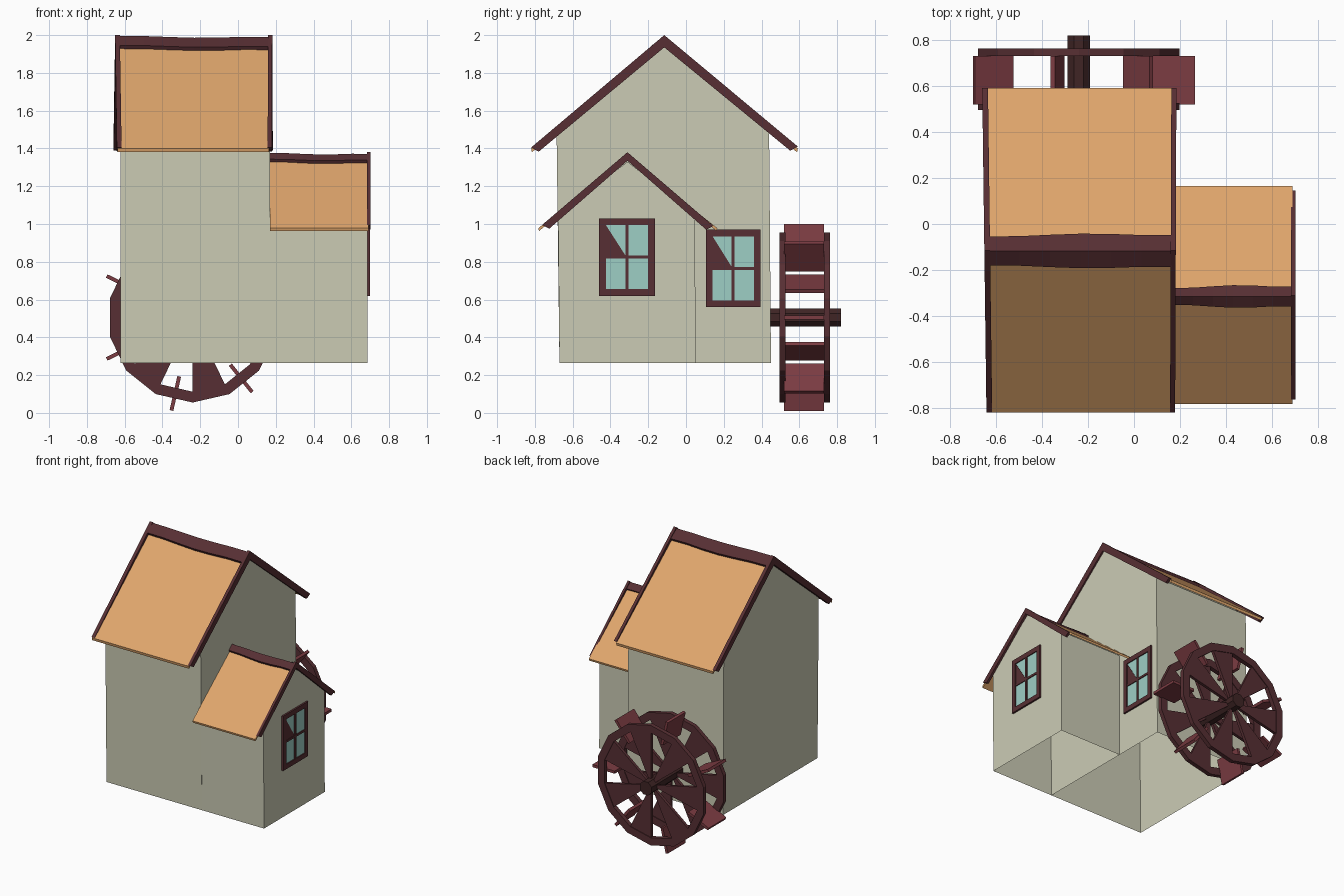
import bpy, bmesh
from math import sin, cos, pi
from mathutils import Vector

if "Cube" in bpy.data.objects:
    bpy.data.objects.remove(bpy.data.objects["Cube"])


def material(name, r, g, b):
    m = bpy.data.materials.new(name)
    m.diffuse_color = (r, g, b, 1)
    m.use_nodes = True
    m.node_tree.nodes["Principled BSDF"].inputs["Base Color"].default_value = m.diffuse_color
    return m


WALL = material("plaster", 0.60, 0.60, 0.46)
ROOF = material("roof_tan", 0.74, 0.38, 0.15)
WOOD = material("dark_wood", 0.095, 0.028, 0.033)
PADDLE = material("red_wood", 0.20, 0.045, 0.055)
AXLE = material("axle_wood", 0.05, 0.018, 0.018)
GLASS = material("glass", 0.34, 0.62, 0.56)


def finish(name, bm, mat):
    me = bpy.data.meshes.new(name)
    bm.to_mesh(me)
    bm.free()
    me.materials.append(mat)
    ob = bpy.data.objects.new(name, me)
    bpy.context.collection.objects.link(ob)
    return ob


def loft(name, sections, mat, closed=False, open_bottom=False):
    """Skin a row of equal-length outlines; capped unless it closes on itself."""
    bm = bmesh.new()
    rows = [[bm.verts.new(p) for p in s] for s in sections]
    n = len(rows[0])
    pairs = list(zip(rows, rows[1:]))
    if closed:
        pairs.append((rows[-1], rows[0]))
    else:
        bm.faces.new(rows[0])
        bm.faces.new(rows[-1][::-1])
    for a, b in pairs:
        for i in range(n):
            j = (i + 1) % n
            bm.faces.new((a[i], b[i], b[j], a[j]))
    bmesh.ops.recalc_face_normals(bm, faces=bm.faces)
    if open_bottom:
        low = [f for f in bm.faces if f.normal.z < -0.9]
        bmesh.ops.delete(bm, geom=low, context='FACES')
    return finish(name, bm, mat)


def prism_x(name, profile, x0, x1, mat, skew=0.0, **kw):
    """Extrude a (y, z) outline along x; skew shifts x with y."""
    return loft(name, [[(x + skew * y, y, z) for y, z in profile] for x in (x0, x1)], mat, **kw)


def prism_y(name, profile, y0, y1, mat):
    return loft(name, [[(x, y, z) for x, z in profile] for y in (y0, y1)], mat)


def chevron(left, apex, right, inset, drop, apex_drop):
    """Inverted V outline with a given thickness."""
    return [left, apex, right,
            (right[0] - inset, right[1] - drop),
            (apex[0], apex[1] - apex_drop),
            (left[0] + inset, left[1] - drop)]


def ridge_cap(name, x0, x1, y, top, half, fall, sag):
    # gently sagging, uneven ridge board
    wave = [0.0, 0.1, 0.6, 1.0, 0.9, 0.5, 0.6]
    secs = []
    for i, w in enumerate(wave):
        x = x0 + (x1 - x0) * i / (len(wave) - 1)
        z, h = top - sag * w, half + 0.012 * (w - 0.5)
        prof = chevron((y - h, z - fall), (y, z), (y + h, z - fall), 0.01, 0.018, 0.025)
        secs.append([(x, a, b) for a, b in prof])
    return loft(name, secs, WOOD)


# House walls, open underneath
prism_x("main_walls", [(-0.67, 0.265), (-0.685, 1.475), (-0.115, 1.94), (0.44, 1.485), (0.45, 0.265)],
        -0.622, 0.17, WALL, open_bottom=True)
prism_x("annex_walls", [(-0.67, 0.265), (-0.677, 1.04), (-0.31, 1.33), (0.048, 1.045), (0.05, 0.265)],
        0.17, 0.685, WALL, open_bottom=True)

# Roof slabs
prism_x("main_roof", chevron((-0.82, 1.40), (-0.115, 1.97), (0.592, 1.40), 0.004, 0.02, 0.025),
        -0.638, 0.165, ROOF)
prism_x("annex_roof", chevron((-0.782, 0.978), (-0.31, 1.355), (0.166, 0.978), 0.004, 0.015, 0.02),
        0.17, 0.69, ROOF)

# Gable trim boards
main_trim = chevron((-0.82, 1.405), (-0.115, 2.0), (0.592, 1.41), 0.04, 0.022, 0.065)
prism_x("main_gable_trim_left", main_trim, -0.652, -0.627, WOOD, skew=-0.013)
prism_x("main_gable_trim_right", main_trim, 0.160, 0.182, WOOD, skew=0.004)
prism_x("annex_gable_trim", chevron((-0.762, 0.995), (-0.31, 1.38), (0.145, 0.99), 0.038, 0.02, 0.045),
        0.683, 0.701, WOOD)

# Ridge boards
ridge_cap("main_ridge", -0.63, 0.165, -0.117, 1.996, 0.069, 0.05, 0.010)
ridge_cap("annex_ridge", 0.17, 0.69, -0.315, 1.376, 0.043, 0.033, 0.008)


def rect(y0, y1, z0, z1):
    return [(y0, z0), (y1, z0), (y1, z1), (y0, z1)]


def window(name, x, y0, y1, z0, z1):
    b, m, d = 0.036, 0.008, 0.013
    yc, zc = (y0 + y1) / 2, (z0 + z1) / 2
    bars = [rect(y0, y0 + b, z0, z1), rect(y1 - b, y1, z0, z1),
            rect(y0 + b, y1 - b, z0, z0 + b), rect(y0 + b, y1 - b, z1 - b, z1),
            rect(yc - m, yc + m, z0 + b, z1 - b),
            rect(y0 + b, y1 - b, zc - m, zc + m)]
    for i, r in enumerate(bars):
        prism_x(f"{name}_frame_{i}", r, x - 0.002, x + d - (0.001 if i > 3 else 0), WOOD)
    prism_x(name + "_glass", rect(y0 + b, y1 - b, z0 + b, z1 - b), x - 0.002, x + 0.006, GLASS)
    # dark corner of the upper left pane
    prism_x(name + "_dark_corner", [(y0 + b, zc + m), (yc - m, zc + m), (y0 + b, z1 - b)],
            x, x + 0.008, WOOD)


window("annex_window", 0.685, -0.46, -0.165, 0.62, 1.03)
window("main_window", 0.17, 0.105, 0.395, 0.56, 0.97)

# Water wheel: two 14-sided rims with alternating wedge spokes, 7 paddles, axle
CX, CZ, SIDES = -0.24, 0.505, 14
STEP = 2 * pi / SIDES


def polar(r, a):
    return (CX + r * sin(a), CZ - r * cos(a))


for side, y0, y1 in (("inner", 0.495, 0.527), ("outer", 0.73, 0.762)):
    secs = []
    for i in range(SIDES):
        pts = []
        for r, y in ((0.393, y0), (0.45, y0), (0.45, y1), (0.393, y1)):
            x, z = polar(r, i * STEP)
            pts.append((x, y, z))
        secs.append(pts)
    loft(f"wheel_rim_{side}", secs, WOOD, closed=True)
    for k in range(SIDES // 2):
        a = 2 * k * STEP
        wedge = [polar(0.03, a), polar(0.40, a), polar(0.40, a + STEP), polar(0.03, a + STEP)]
        prism_y(f"wheel_spoke_{side}_{k}", wedge, y0 + 0.005, y1 - 0.005, WOOD)

for k in range(SIDES // 2):
    a = (2 * k - 0.5) * STEP
    t = Vector((cos(a), sin(a))) * 0.01
    p, q = Vector(polar(0.32, a)), Vector(polar(0.505, a))
    prism_y(f"wheel_paddle_{k}", [tuple(v) for v in (p - t, q - t, q + t, p + t)], 0.52, 0.731, PADDLE)

prism_y("wheel_axle", [polar(0.053, (i + 0.5) * pi / 4) for i in range(8)], 0.44, 0.82, AXLE)
